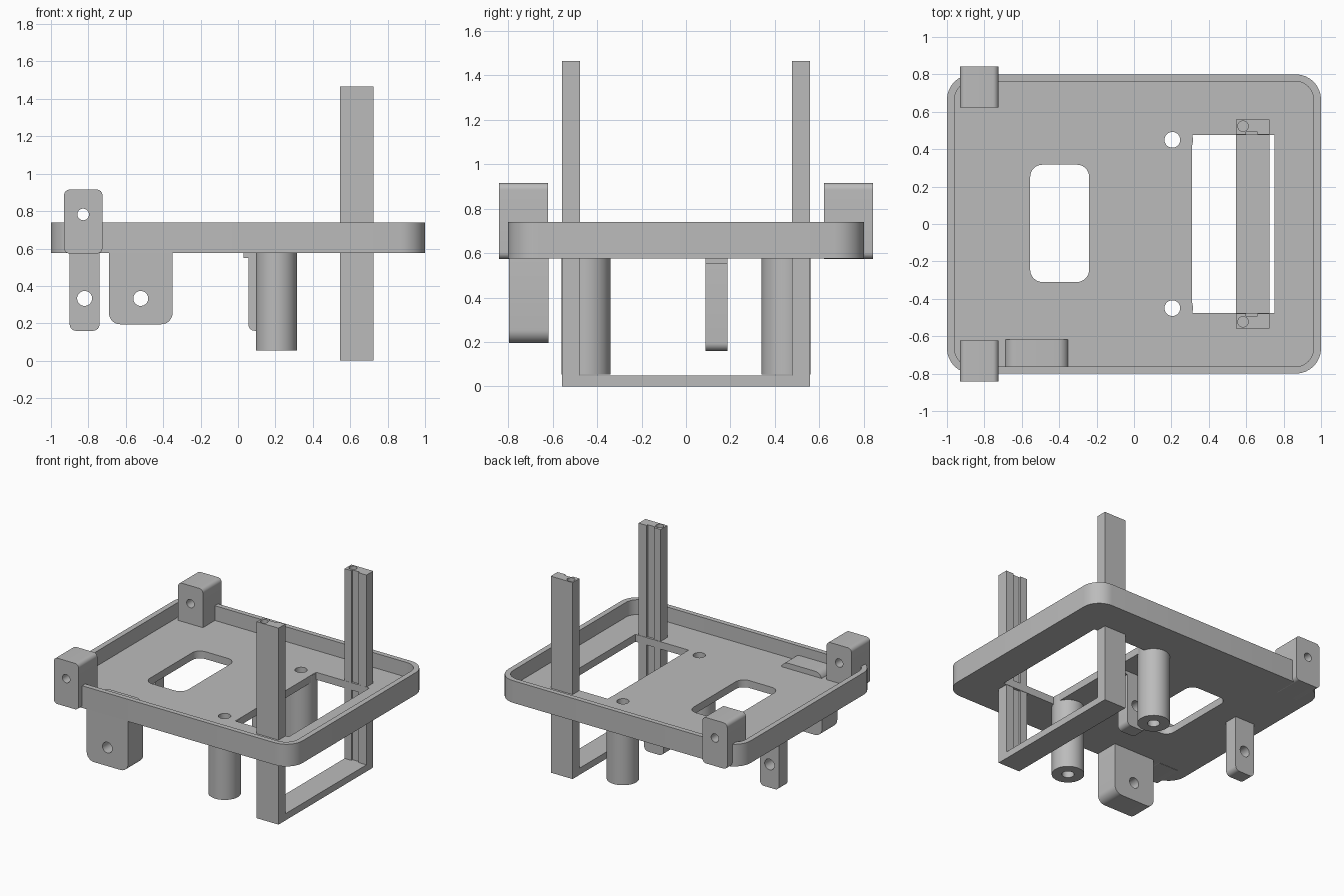
import bpy, bmesh, math
from mathutils import Vector

if "Cube" in bpy.data.objects:
    bpy.data.objects.remove(bpy.data.objects["Cube"])

GREY = bpy.data.materials.new("plain grey")
GREY.diffuse_color = (0.5, 0.5, 0.5, 1)
GREY.use_nodes = True
GREY.node_tree.nodes["Principled BSDF"].inputs["Base Color"].default_value = GREY.diffuse_color


def rounded(x0, x1, y0, y1, r, steps=8):
    """Outline of a rectangle with rounded corners."""
    pts = []
    for k, (cx, cy) in enumerate([(x1 - r, y1 - r), (x0 + r, y1 - r),
                                  (x0 + r, y0 + r), (x1 - r, y0 + r)]):
        for i in range(steps + 1):
            a = math.pi / 2 * (k + i / steps)
            pts.append((cx + r * math.cos(a), cy + r * math.sin(a)))
    return pts


def rect(x0, x1, y0, y1):
    return [(x0, y0), (x1, y0), (x1, y1), (x0, y1)]


def circle(cx, cy, r, n=40):
    return [(cx + r * math.cos(2 * math.pi * i / n),
             cy + r * math.sin(2 * math.pi * i / n)) for i in range(n)]


def prism(name, outline, a, b, axis="z"):
    """Extrude an outline from a to b, along z (xy outline) or y (xz outline)."""
    bm = bmesh.new()
    place = (lambda p, d: (p[0], p[1], d)) if axis == "z" else (lambda p, d: (p[0], d, p[1]))
    face = bm.faces.new([bm.verts.new(place(p, a)) for p in outline])
    ext = bmesh.ops.extrude_face_region(bm, geom=[face])
    shift = Vector(place((0, 0), b - a))
    bmesh.ops.translate(bm, vec=shift, verts=[v for v in ext["geom"] if isinstance(v, bmesh.types.BMVert)])
    bmesh.ops.recalc_face_normals(bm, faces=bm.faces)
    me = bpy.data.meshes.new(name)
    bm.to_mesh(me)
    bm.free()
    me.materials.append(GREY)
    ob = bpy.data.objects.new(name, me)
    bpy.context.collection.objects.link(ob)
    return ob


def finish(ob, cutters=()):
    """Cut the part, then smooth its curved faces."""
    bpy.context.view_layer.objects.active = ob
    for c in cutters:
        m = ob.modifiers.new("cut", "BOOLEAN")
        m.operation, m.solver, m.object = "DIFFERENCE", "EXACT", c
        bpy.ops.object.modifier_apply(modifier=m.name)
        bpy.data.objects.remove(c, do_unlink=True)
    bpy.ops.object.select_all(action="DESELECT")
    ob.select_set(True)
    bpy.ops.object.shade_smooth_by_angle(angle=math.radians(30))


def cut(outline, a, b, axis="z"):
    ob = prism("cutter", outline, a, b, axis)
    ob.hide_render = True
    return ob


BASE, FLOOR, RIM = 0.575, 0.63, 0.74

# Tray with raised rim, window, oval opening and screw holes
tray = prism("tray", rounded(-1, 1, -0.8, 0.8, 0.135), BASE, RIM)
finish(tray, [cut(rounded(-0.96, 0.96, -0.763, 0.763, 0.098), FLOOR, 1),
              cut(rect(0.31, 0.75, -0.475, 0.477), 0.4, 1),
              cut(rounded(-0.555, -0.24, -0.31, 0.317, 0.065), 0.4, 1),
              cut(circle(0.205, 0.45, 0.042), 0.4, 1),
              cut(circle(0.205, -0.45, 0.042), 0.4, 1)])

for side, s in (("back", 1), ("front", -1)):
    # Corner hinge blocks
    block = prism(f"{side}_corner_block", rounded(-0.93, -0.725, 0.573, 0.915, 0.03),
                  s * 0.622, s * 0.842, "y")
    finish(block, [cut(circle(-0.828, 0.782, 0.031), s * 0.5, s * 1, "y")])

    # Hollow standoffs under the floor
    post = prism(f"{side}_standoff", circle(0.205, s * 0.45, 0.11, 48), 0.055, FLOOR - 0.002)
    finish(post, [cut(circle(0.205, s * 0.45, 0.042), 0, 1)])

    # Upright with guide groove on the inner face and a bore in the top
    up = prism(f"{side}_upright", rect(0.545, 0.725, s * 0.478, s * 0.558), 0, 1.465)
    finish(up, [cut(rect(0.6, 0.66, s * 0.44, s * 0.492), 0.05, 2),
                cut(circle(0.583, s * 0.523, 0.028, 24), 1.36, 2)])

# Crossbar joining the uprights
finish(prism("crossbar", rect(0.545, 0.725, -0.478, 0.478), 0, 0.05))

# Large lug, its rounded top showing just above the floor
lug = prism("large_lug", rounded(-0.69, -0.35, 0.195, 0.67, 0.06), -0.797, -0.618, "y")
finish(lug, [cut(circle(-0.52, 0.333, 0.04), -1, 0, "y")])

# Pair of small lugs
for name, x in (("left", -0.9), ("right", 0.055)):
    lug = prism(f"{name}_small_lug", rounded(x, x + 0.16, 0.16, 0.62, 0.035), 0.087, 0.187, "y")
    finish(lug, [cut(circle(x + 0.08, 0.333, 0.04), -0.1, 0.4, "y")])

# Thin foot of the right small lug
finish(prism("lug_foot", rect(0.03, 0.235, 0.087, 0.187), 0.55, 0.6))
